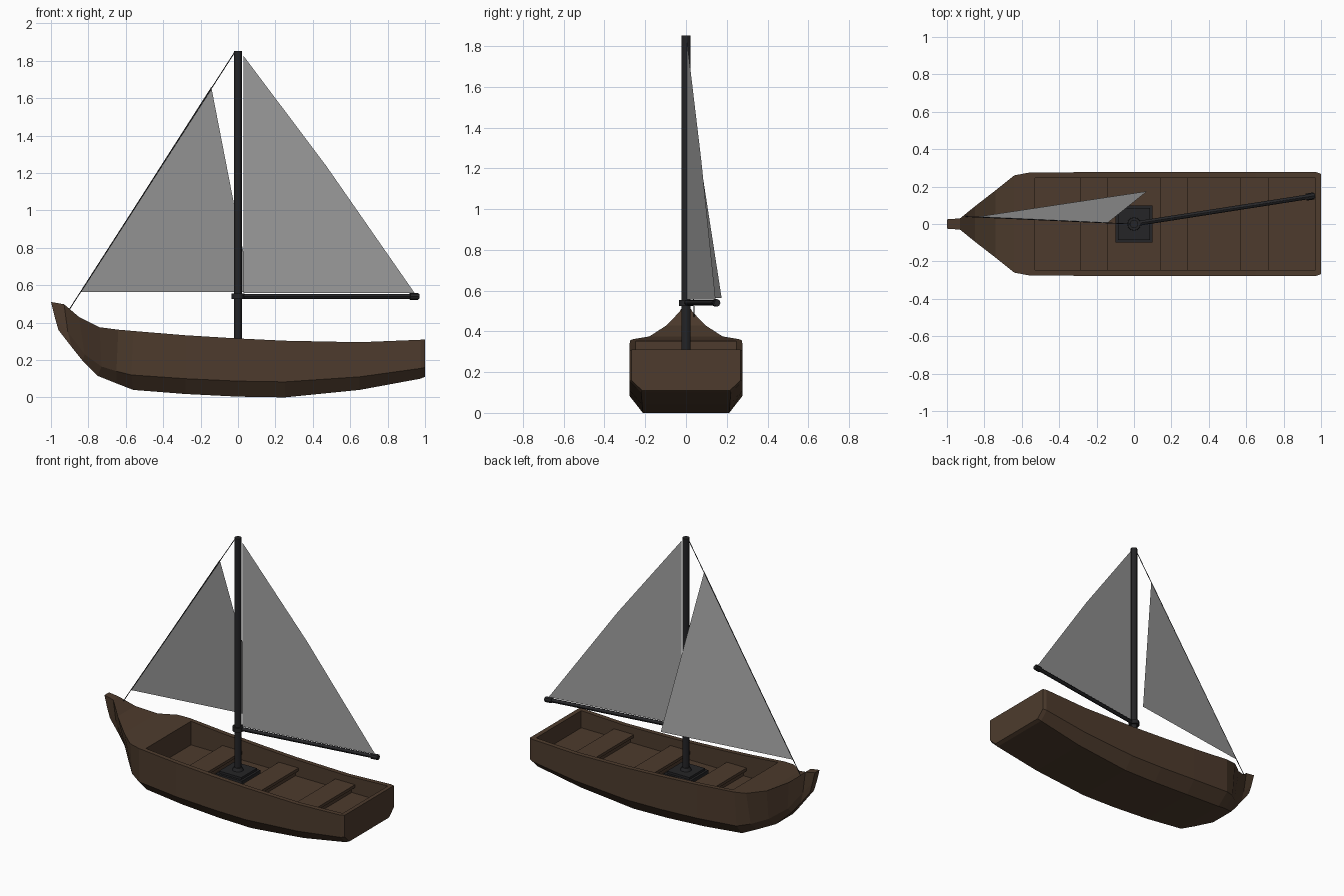
import bpy, bmesh
from math import atan2
from mathutils import Vector

if "Cube" in bpy.data.objects:
    bpy.data.objects.remove(bpy.data.objects["Cube"])


def material(name, rgb):
    m = bpy.data.materials.new(name)
    m.diffuse_color = (*rgb, 1)
    m.use_nodes = True
    m.node_tree.nodes["Principled BSDF"].inputs["Base Color"].default_value = m.diffuse_color
    return m


WOOD = material("brown_wood", (0.075, 0.044, 0.026))
DARK = material("dark_spar", (0.018, 0.018, 0.02))
CLOTH = material("sail_cloth", (0.35, 0.35, 0.35))


def mesh_object(name, verts, faces, mat):
    me = bpy.data.meshes.new(name)
    me.from_pydata(verts, [], faces)
    me.materials.append(mat)
    ob = bpy.data.objects.new(name, me)
    bpy.context.collection.objects.link(ob)
    return ob


def box(name, x0, x1, half_y, z0, z1, mat=WOOD):
    v = [(x, y, z) for x in (x0, x1) for y in (-half_y, half_y) for z in (z0, z1)]
    f = [(0, 1, 3, 2), (4, 6, 7, 5), (0, 4, 5, 1), (2, 3, 7, 6), (0, 2, 6, 4), (1, 5, 7, 3)]
    return mesh_object(name, v, f, mat)


def rod(name, a, b, r, sides=12, mat=DARK, r2=None):
    a, b = Vector(a), Vector(b)
    bpy.ops.mesh.primitive_cone_add(vertices=sides, radius1=r, radius2=r if r2 is None else r2,
                                    depth=(b - a).length, location=(a + b) / 2)
    ob = bpy.context.object
    ob.name = name
    ob.rotation_euler = (b - a).to_track_quat('Z', 'Y').to_euler()
    ob.data.materials.append(mat)
    if sides > 8:
        bpy.ops.object.shade_smooth_by_angle()
    return ob


# Hull stations: sheer, chine and bottom points as (x, half width, z)
stations = [
    ((-1.0, .025, .51), (-.98, .025, .43), (-.96, .022, .36)),
    ((-.93, .03, .498), (-.91, .028, .35), (-.89, .025, .27)),
    ((-.85, .095, .43), (-.82, .065, .23), (-.83, .035, .195)),
    ((-.74, .18, .375), (-.73, .145, .165), (-.75, .09, .115)),
    ((-.64, .26, .362), (-.65, .225, .14), (-.65, .15, .075)),
    ((-.56, .275, .355), (-.57, .265, .12), (-.56, .19, .04)),
    ((-.28, .277, .332), (-.28, .277, .1), (-.28, .205, .018)),
    ((0, .277, .315), (0, .277, .087), (0, .21, .004)),
    ((.25, .277, .303), (.25, .277, .083), (.25, .212, 0)),
    ((.65, .277, .295), (.65, .277, .11), (.65, .215, .04)),
    ((.975, .277, .308), (.975, .277, .155), (.975, .22, .1)),
    ((1.0, .268, .31), (1.0, .268, .16), (1.0, .215, .11)),
]
verts, faces = [], []
for s in stations:
    verts += [(x, -y, z) for x, y, z in s] + [(x, y, z) for x, y, z in reversed(s)]
for i in range(len(stations) - 1):
    for j in range(6):
        k = (j + 1) % 6
        faces.append((i * 6 + j, i * 6 + k, i * 6 + 6 + k, i * 6 + 6 + j))
faces += [tuple(range(6)), tuple(range(len(verts) - 1, len(verts) - 7, -1))]
hull = mesh_object("hull", verts, faces, WOOD)
bm = bmesh.new()
bm.from_mesh(hull.data)
bmesh.ops.recalc_face_normals(bm, faces=bm.faces)
bm.to_mesh(hull.data)
bm.free()

# Open cockpit cut out of the hull
FLOOR = 0.19
cutter = box("cockpit_cutter", -.53, .97, .245, FLOOR, 1)
cutter.hide_render = True
cut = hull.modifiers.new("cockpit", 'BOOLEAN')
cut.operation, cut.solver, cut.object = 'DIFFERENCE', 'EXACT', cutter
bpy.context.view_layer.objects.active = hull
bpy.ops.object.modifier_apply(modifier=cut.name)
bpy.data.objects.remove(cutter)

# Seats: plank on a narrower support
for i, x in enumerate((-.29, .14, .57)):
    box(f"seat_{i + 1}", x, x + .15, .247, .23, .25)
    box(f"seat_support_{i + 1}", x + .025, x + .125, .246, FLOOR - .01, .231)

# Mast and its stepped foot
box("mast_base", -.1, .1, .1, FLOOR - .01, .24, DARK)
box("mast_plate", -.085, .085, .085, .239, .255, DARK)
rod("mast_foot", (0, 0, .25), (0, 0, .275), .038, r2=.026)
rod("mast", (0, 0, .2), (0, 0, 1.853), .022)

# Boom swung out to one side, with collar and end cap
boom_dir = Vector((.98, .153, 0)).normalized()
BZ = 0.54


def on_boom(d):
    return boom_dir * d + Vector((0, 0, BZ))


rod("boom", on_boom(0), on_boom(.98), .013)
rod("boom_cap", on_boom(.93), on_boom(.975), .019, 8)
rod("boom_collar", (0, 0, BZ - .015), (0, 0, BZ + .015), .035)

# Forestay
rod("forestay", (-.905, .04, .465), (-.015, 0, 1.85), .0025, 6)

# Sails
mesh_object("mainsail",
            [(.03, .005, .557), (.945, .145, .557), (.47, .075, 1.24), (.03, .005, 1.825)],
            [(0, 1, 2, 3)], CLOTH)
mesh_object("jib", [(-.843, .038, .563), (.07, .175, .563), (-.143, .005, 1.66)],
            [(0, 1, 2)], CLOTH)
